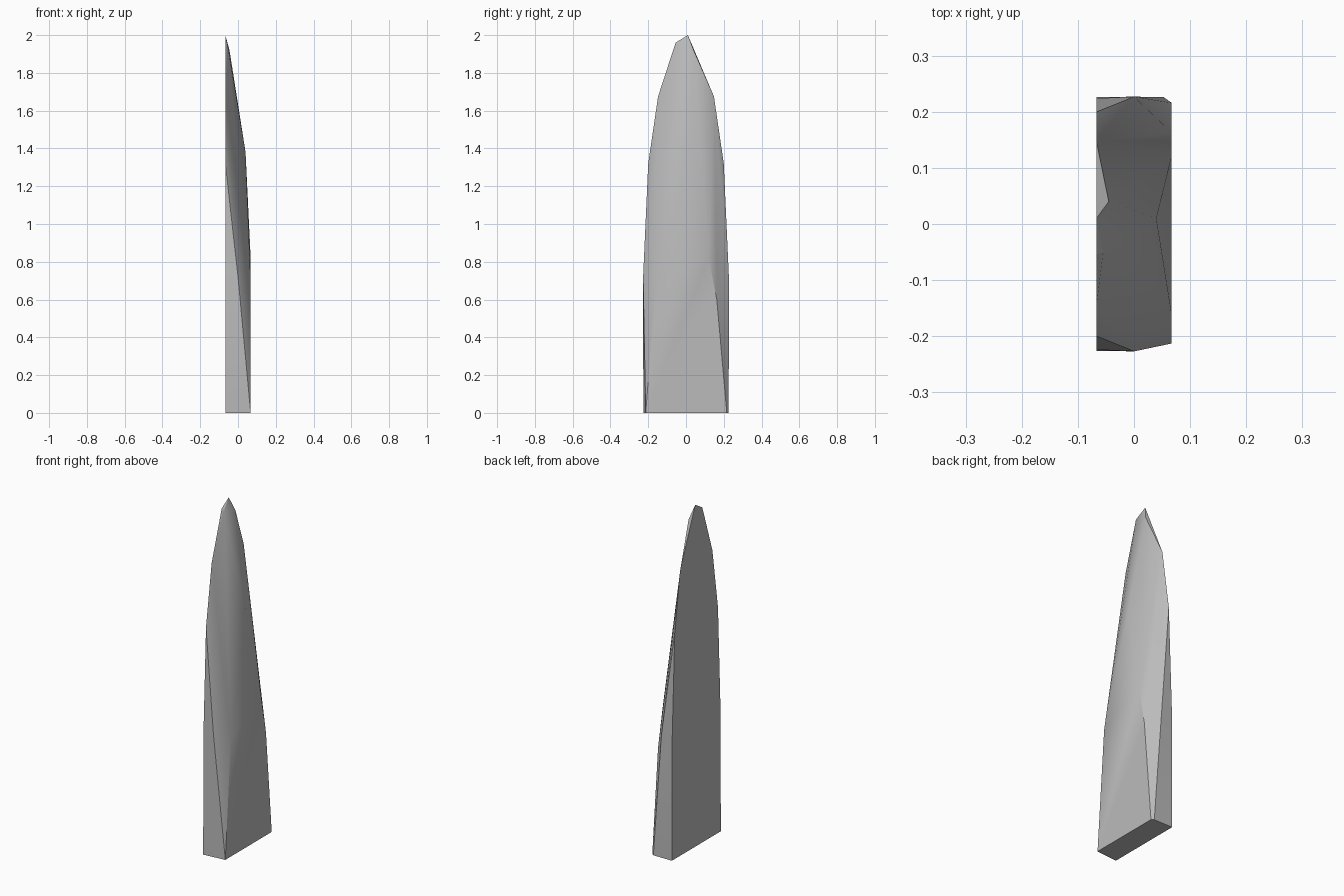
import bpy, bmesh, math

cube = bpy.data.objects.get("Cube")
if cube:
    bpy.data.objects.remove(cube)

# Plain grey stone
stone = bpy.data.materials.new("grey stone")
stone.use_nodes = True
grey = (0.5, 0.5, 0.5, 1)
stone.diffuse_color = grey
stone.node_tree.nodes["Principled BSDF"].inputs["Base Color"].default_value = grey

FLAT, RIDGE = -0.067, 0.067
corners = []

# Flat back outline and the edges where the narrow sides meet the chamfers
for side in (-1, 1):
    for x, y, z in ((FLAT, 0.226, 0), (FLAT, 0.224, 0.7), (0, 0.227, 0.72),
                    (FLAT, 0.2, 1.32), (FLAT, 0.148, 1.675)):
        corners.append((x, side * y, z))

# Front face: base corners, chamfer ends and central crest
corners += [(RIDGE, -0.213, 0), (RIDGE, 0.216, 0), (0.053, 0.226, 0),
            (RIDGE, -0.16, 0.7), (RIDGE, 0.163, 0.6), (RIDGE, 0.12, 0.82),
            (0.04, 0.01, 1.38)]

# Blunt, slightly lopsided tip
corners += [(FLAT, -0.055, 1.96), (-0.055, -0.05, 1.95),
            (-0.045, 0.04, 1.92), (FLAT, 0.01, 2.0)]

# Wrap the corners in a faceted skin
bm = bmesh.new()
for c in corners:
    bm.verts.new(c)
bmesh.ops.convex_hull(bm, input=bm.verts[:])
bmesh.ops.delete(bm, geom=[v for v in bm.verts if not v.link_faces], context='VERTS')
bmesh.ops.dissolve_limit(bm, angle_limit=math.radians(0.5),
                         verts=bm.verts[:], edges=bm.edges[:])
bmesh.ops.recalc_face_normals(bm, faces=bm.faces[:])

mesh = bpy.data.meshes.new("stone_blade")
bm.to_mesh(mesh)
bm.free()
mesh.materials.append(stone)
blade = bpy.data.objects.new("stone_blade", mesh)
bpy.context.collection.objects.link(blade)

# Soft facets with crisp outer edges
bpy.ops.object.select_all(action='DESELECT')
blade.select_set(True)
bpy.context.view_layer.objects.active = blade
bpy.ops.object.shade_smooth_by_angle(angle=math.radians(30))
